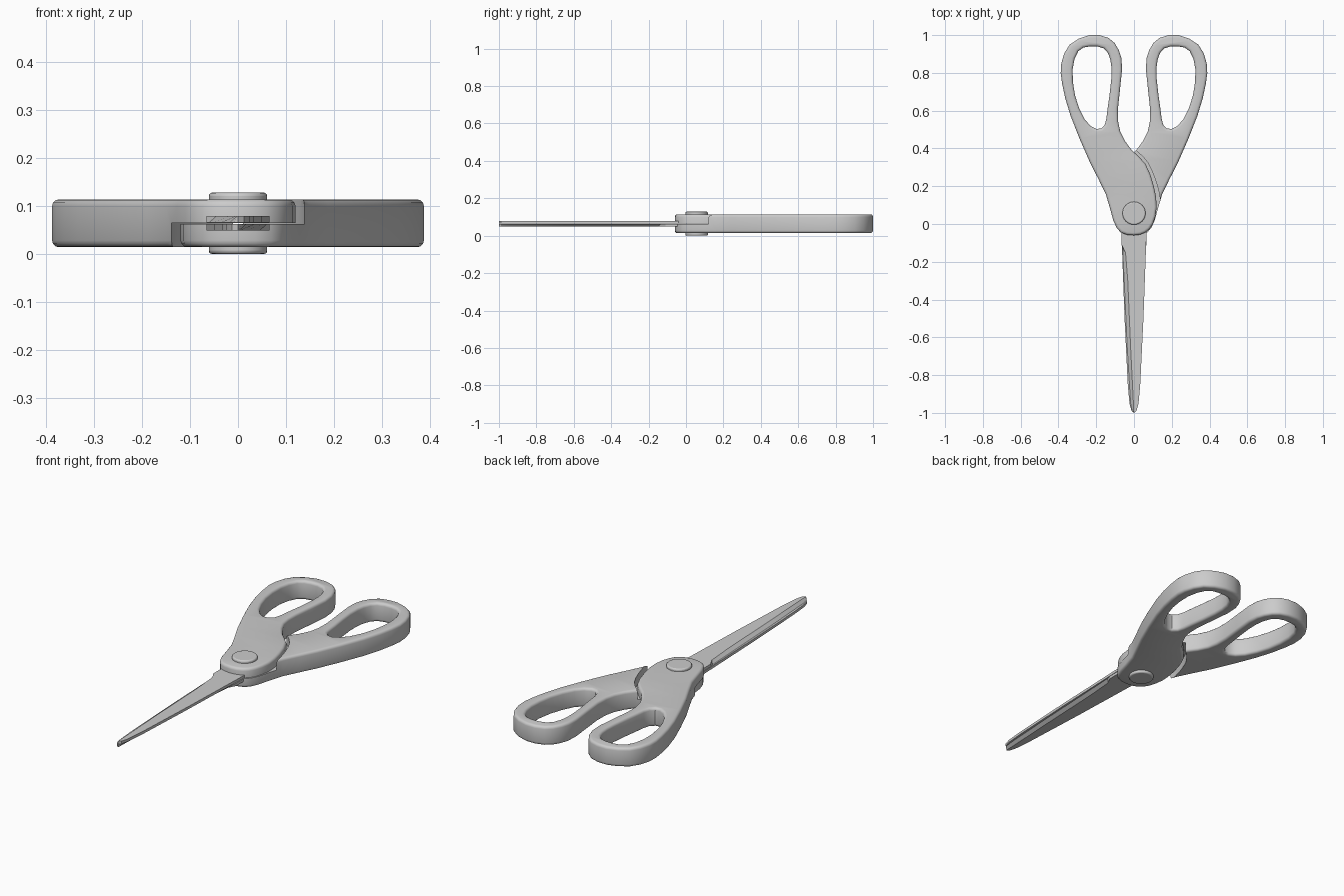
import bpy, bmesh, math
from mathutils import Vector

if "Cube" in bpy.data.objects:
    bpy.data.objects.remove(bpy.data.objects["Cube"])

C = 0.064  # mid height; parts are built around z = 0 and lifted


def smooth(pts, closed=True, n=2):
    """Catmull-Rom refinement of a 2D outline."""
    p = [Vector(q) for q in pts]
    m, out = len(p), []
    for i in range(m if closed else m - 1):
        g = (lambda k: p[k % m]) if closed else (lambda k: p[max(0, min(m - 1, k))])
        a, b, c, d = g(i - 1), g(i), g(i + 1), g(i + 2)
        for s in range(n):
            t = s / n
            out.append(0.5 * (2*b + (c - a)*t + (2*a - 5*b + 4*c - d)*t*t + (3*b - a - 3*c + d)*t**3))
    if not closed:
        out.append(p[-1])
    return out


def select(ob):
    bpy.ops.object.select_all(action='DESELECT')
    ob.select_set(True)
    bpy.context.view_layer.objects.active = ob


def loft(name, low, high, z0, z1):
    """Solid between two outlines with equal point counts."""
    bm = bmesh.new()
    a = [bm.verts.new((x, y, z0)) for x, y in low]
    b = [bm.verts.new((x, y, z1)) for x, y in high]
    bm.faces.new(a[::-1])
    bm.faces.new(b)
    for i in range(len(a)):
        j = (i + 1) % len(a)
        bm.faces.new((a[i], a[j], b[j], b[i]))
    bmesh.ops.recalc_face_normals(bm, faces=bm.faces)
    me = bpy.data.meshes.new(name)
    bm.to_mesh(me)
    bm.free()
    ob = bpy.data.objects.new(name, me)
    bpy.context.collection.objects.link(ob)
    return ob


def finish_pair(ob, other_name, angle=35):
    """Shade, lift, and add the copy turned over about the long axis."""
    select(ob)
    bpy.ops.object.shade_smooth_by_angle(angle=math.radians(angle))
    ob.location.z = C
    twin = ob.copy()
    twin.name = other_name
    twin.rotation_euler.y = math.pi
    bpy.context.collection.objects.link(twin)


# Handle: rounded plate with a finger hole
outer = [(0, -0.06), (-0.07, -0.045), (-0.11, 0.02), (-0.15, 0.16), (-0.235, 0.33),
         (-0.335, 0.57), (-0.38, 0.74), (-0.385, 0.85), (-0.34, 0.95), (-0.235, 1.0),
         (-0.135, 0.985), (-0.08, 0.92), (-0.063, 0.82), (-0.085, 0.61), (-0.073, 0.49),
         (-0.015, 0.395), (0.06, 0.32), (0.105, 0.20), (0.12, 0.09), (0.1, 0), (0.06, -0.045)]
hole = [(-0.2, 0.503), (-0.262, 0.555), (-0.312, 0.68), (-0.325, 0.82), (-0.295, 0.915),
        (-0.235, 0.94), (-0.16, 0.93), (-0.125, 0.87), (-0.12, 0.77), (-0.14, 0.61), (-0.155, 0.525)]
cu = bpy.data.curves.new("left_handle", 'CURVE')
cu.dimensions = '2D'
cu.fill_mode = 'BOTH'
cu.bevel_depth, cu.bevel_resolution = 0.014, 2
cu.extrude, cu.offset = 0.036, -0.014
for pts in (smooth(outer), smooth(hole)):
    s = cu.splines.new('POLY')
    s.points.add(len(pts) - 1)
    for q, v in zip(s.points, pts):
        q.co = (v.x, v.y, 0, 1)
    s.use_cyclic_u = True
handle = bpy.data.objects.new("left_handle", cu)
bpy.context.collection.objects.link(handle)
select(handle)
bpy.ops.object.convert(target='MESH')
handle = bpy.context.object
bm = bmesh.new()
bm.from_mesh(handle.data)
bmesh.ops.remove_doubles(bm, verts=bm.verts, dist=1e-5)
bmesh.ops.recalc_face_normals(bm, faces=bm.faces)
bm.to_mesh(handle.data)
bm.free()

# Recess under the pivot where the other handle's head turns
edge = smooth([(-0.005, 0.395), (-0.075, 0.322), (-0.124, 0.2), (-0.14, 0.1), (-0.13, 0), (-0.11, -0.1)], False, 3)
shape = edge + [Vector((0.3, -0.1)), Vector((0.3, 0.395))]
cutter = loft("recess_cutter", shape, shape, -0.2, 0.001)
cutter.hide_render = True
mod = handle.modifiers.new("recess", 'BOOLEAN')
mod.operation, mod.object, mod.solver = 'DIFFERENCE', cutter, 'EXACT'
select(handle)
bpy.ops.object.modifier_apply(modifier=mod.name)
bpy.data.objects.remove(cutter)
finish_pair(handle, "right_handle")

# Blade: straight back, ground cutting edge on the outer face
back = [(0.0, -1.0), (0.013, -0.99), (0.024, -0.95), (0.033, -0.85), (0.05, -0.5), (0.066, -0.06), (0.066, 0.1)]
cut = [(-0.066, 0.1), (-0.066, -0.11), (-0.06, -0.135), (-0.052, -0.3), (-0.036, -0.65), (-0.018, -0.95), (-0.01, -0.99)]
ground = [(-0.066, 0.1), (-0.066, -0.11), (-0.045, -0.15), (-0.033, -0.3), (-0.018, -0.65), (-0.003, -0.95), (-0.002, -0.99)]
blade = loft("upper_blade", back + cut, back + ground, 0.0015, 0.0155)
finish_pair(blade, "lower_blade", 20)

# Pivot caps, top and bottom
bpy.ops.mesh.primitive_cylinder_add(vertices=32, radius=0.061, depth=0.034, location=(0, 0.057, 0.047))
cap = bpy.context.object
cap.name = "upper_pivot_cap"
bpy.ops.object.transform_apply(location=True)
bev = cap.modifiers.new("round", 'BEVEL')
bev.width, bev.segments = 0.007, 3
finish_pair(cap, "lower_pivot_cap", 40)
